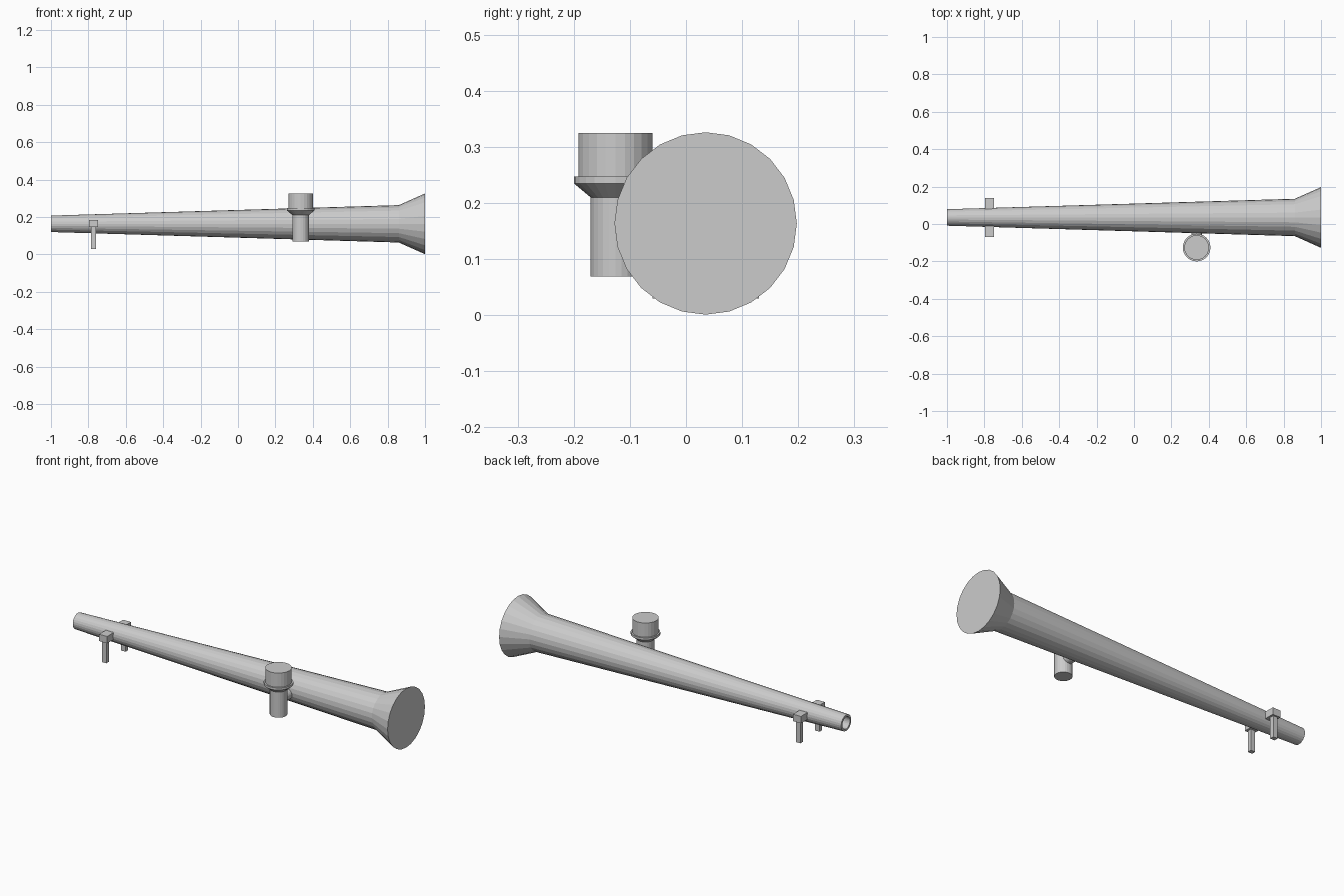
import bpy, bmesh, math
from mathutils import Matrix

if "Cube" in bpy.data.objects:
    bpy.data.objects.remove(bpy.data.objects["Cube"])

SIDES = 24
AXIS_Y, AXIS_Z = 0.035, 0.1635


def lathe(name, profile, matrix):
    """Revolve (radius, height) points about local z and cap both ends."""
    bm = bmesh.new()
    rings = []
    for r, h in profile:
        rings.append([bm.verts.new((r * math.cos(2 * math.pi * i / SIDES),
                                    r * math.sin(2 * math.pi * i / SIDES), h))
                      for i in range(SIDES)])
    for a, b in zip(rings, rings[1:]):
        for i in range(SIDES):
            j = (i + 1) % SIDES
            bm.faces.new((a[i], a[j], b[j], b[i]))
    bm.faces.new(rings[0])
    bm.faces.new(rings[-1])
    bmesh.ops.recalc_face_normals(bm, faces=bm.faces)
    return finish(name, bm, matrix)


def box(name, x, y, z):
    bm = bmesh.new()
    bmesh.ops.create_cube(bm, size=1)
    size = [b - a for a, b in (x, y, z)]
    mid = [(a + b) / 2 for a, b in (x, y, z)]
    return finish(name, bm, Matrix.Translation(mid) @ Matrix.Diagonal((*size, 1)))


def finish(name, bm, matrix):
    bm.transform(matrix)
    mesh = bpy.data.meshes.new(name)
    bm.to_mesh(mesh)
    bm.free()
    obj = bpy.data.objects.new(name, mesh)
    bpy.context.collection.objects.link(obj)
    return obj


# Tapered main tube: recessed bore, long taper, flared closed end
lathe("main_tube",
      [(0.033, -0.85), (0.033, -1.0), (0.044, -1.0), (0.1, 0.86), (0.1625, 1.0)],
      Matrix.Translation((0, AXIS_Y, AXIS_Z)) @ Matrix.Rotation(math.pi / 2, 4, 'Y'))

# Upright side canister: stem, cone, flange and drum
CX, CY = 0.335, -0.126
lathe("side_canister",
      [(0.044, 0.069), (0.044, 0.21), (0.074, 0.235), (0.074, 0.247),
       (0.066, 0.247), (0.066, 0.325)],
      Matrix.Translation((CX, CY, 0)))

# Short pipe joining the canister to the tube
lathe("connector_pipe", [(0.028, 0.0), (0.028, 0.1)],
      Matrix.Translation((CX, CY, 0.15)) @ Matrix.Rotation(-math.pi / 2, 4, 'X'))

# Mounting blocks and pegs on both sides of the narrow end
for side, label in ((-1, "front"), (1, "back")):
    block_y = sorted((AXIS_Y + side * 0.046, AXIS_Y + side * 0.104))
    peg_y = sorted((AXIS_Y + side * 0.072, AXIS_Y + side * 0.095))
    box(label + "_mount_block", (-0.797, -0.749), block_y, (0.146, 0.184))
    box(label + "_mount_peg", (-0.787, -0.76), peg_y, (0.03, 0.146))
